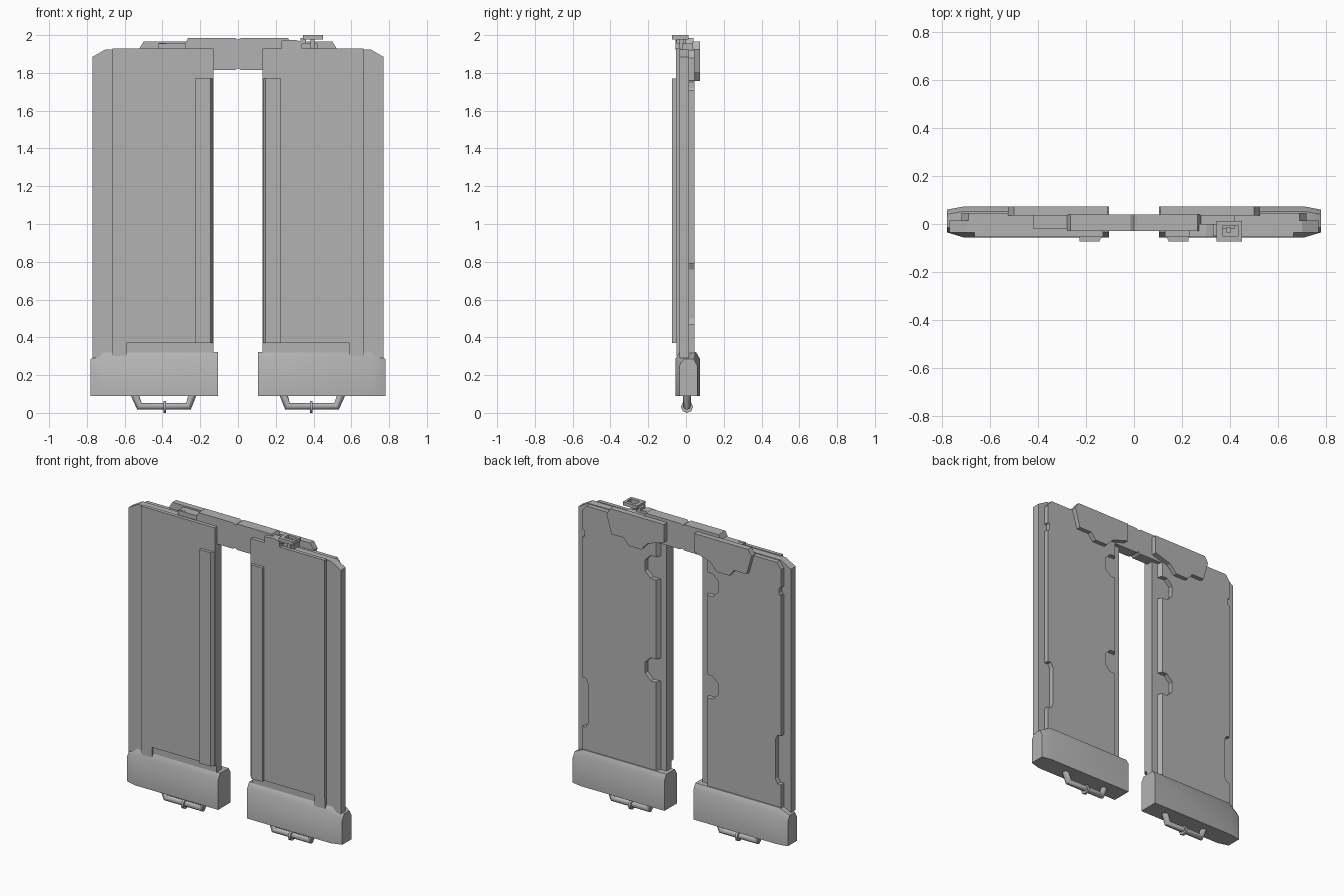
import bpy, bmesh, math
from mathutils import Vector

cube = bpy.data.objects.get("Cube")
if cube:
    bpy.data.objects.remove(cube, do_unlink=True)

grey = bpy.data.materials.new("plain_grey")
grey.use_nodes = True
COLOUR = (0.45, 0.45, 0.45, 1)
grey.diffuse_color = COLOUR
grey.node_tree.nodes["Principled BSDF"].inputs["Base Color"].default_value = COLOUR


def finish(name, bm, smooth=0):
    bmesh.ops.recalc_face_normals(bm, faces=bm.faces)
    mesh = bpy.data.meshes.new(name)
    bm.to_mesh(mesh)
    bm.free()
    mesh.materials.append(grey)
    obj = bpy.data.objects.new(name, mesh)
    bpy.context.collection.objects.link(obj)
    if smooth:
        bpy.ops.object.select_all(action="DESELECT")
        obj.select_set(True)
        bpy.context.view_layer.objects.active = obj
        bpy.ops.object.shade_smooth_by_angle(angle=math.radians(smooth))
    return obj


def loft(name, sections, smooth=0):
    """Skin a list of matching closed sections and cap both ends."""
    bm = bmesh.new()
    rings = [[bm.verts.new(p) for p in s] for s in sections]
    for a, b in zip(rings, rings[1:]):
        for i in range(len(a)):
            j = (i + 1) % len(a)
            bm.faces.new((a[i], a[j], b[j], b[i]))
    bm.faces.new(rings[0])
    bm.faces.new(rings[-1])
    return finish(name, bm, smooth)


def plate(name, outline, y0, y1, side=1):
    """Extrude an x-z outline from y0 to y1."""
    return loft(name, [[(side * x, y, z) for x, z in outline] for y in (y0, y1)])


def box(name, x0, x1, y0, y1, z0, z1, side=1):
    return plate(name, [(x0, z0), (x1, z0), (x1, z1), (x0, z1)], y0, y1, side)


def tube(name, points, radius):
    curve = bpy.data.curves.new(name, "CURVE")
    curve.dimensions = "3D"
    curve.bevel_depth = radius
    curve.bevel_resolution = 2
    curve.use_fill_caps = True
    spline = curve.splines.new("POLY")
    spline.points.add(len(points) - 1)
    for p, co in zip(spline.points, points):
        p.co = (*co, 1)
    curve.materials.append(grey)
    obj = bpy.data.objects.new(name, curve)
    bpy.context.collection.objects.link(obj)
    bpy.ops.object.select_all(action="DESELECT")
    obj.select_set(True)
    bpy.context.view_layer.objects.active = obj
    bpy.ops.object.convert(target="MESH")
    bpy.ops.object.shade_smooth_by_angle(angle=math.radians(50))


def notch(x, depth, z0, z1, slope):
    """Points of a chamfered bite out of a vertical edge, going up."""
    return [(x, z0), (x + depth * 0.6, z0), (x + depth, z0 + slope),
            (x + depth, z1 - slope), (x + depth * 0.6, z1), (x, z1)]


def back_panel(name, side):
    outer = [(0.72, 0.3)]
    outer += notch(0.72, -0.04, 0.47, 0.79, 0.03)
    outer += notch(0.72, -0.015, 1.71, 1.76, 0.01)
    outer += [(0.72, 1.88), (0.69, 1.92)]
    inner = [(0.165, 0.3)]
    for z in (0.9, 1.57):
        inner += notch(0.165, 0.1, z, z + 0.15, 0.04)
    inner += [(0.165, 1.92)]
    outline = outer + inner[::-1]
    # The inner edge slopes toward the back face
    back = [(x + 0.022 if x < 0.17 else x, z) for x, z in outline]
    loft(name, [[(side * x, y, z) for x, z in pts]
                for y, pts in ((0.0, outline), (0.045, back))])


def foot(name, side):
    """Chamfered lower box that tapers at its outer end."""
    def section(x, f, b, top):
        return [(side * x, y, z) for y, z in (
            (f, 0.09), (f, top - 0.035), (f + 0.022, top),
            (b - 0.02, top), (b, top - 0.035), (b, 0.09))]
    loft(name, [section(0.105, -0.056, 0.073, 0.322),
                section(0.71, -0.056, 0.073, 0.322),
                section(0.78, -0.035, 0.06, 0.285)], smooth=50)


for side, word in ((1, "left"), (-1, "right")):
    # Door leaf: frame, raised front, back skin
    plate(word + "_frame", [(0.13, 0.29), (0.77, 0.29), (0.77, 1.885),
                            (0.7, 1.925), (0.13, 1.925)], -0.035, 0.015, side)
    box(word + "_front_panel", 0.13, 0.665, -0.054, -0.03, 0.37, 1.93, side)
    box(word + "_front_spacer", 0.59, 0.665, -0.05, -0.03, 0.3, 0.37, side)
    back_panel(word + "_back_panel", side)
    # Raised strip with a sloped inner edge
    strip = [(0.132, -0.05), (0.146, -0.074), (0.228, -0.074), (0.228, -0.05)]
    loft(word + "_front_strip",
         [[(side * x, y, z) for x, y in strip] for z in (0.37, 1.77)])
    foot(word + "_foot", side)
    # Carrying handle under the foot
    tube(word + "_handle", [(side * x, 0.005, z) for x, z in (
        (0.24, 0.1), (0.262, 0.035), (0.522, 0.035), (0.548, 0.1))], 0.021)
    tube(word + "_handle_collar",
         [(side * x, 0.005, 0.032) for x in (0.38, 0.395)], 0.032)
    # Hinge arm, top rail and back bracket
    plate(word + "_hinge_arm", [
        (0, 1.825), (0.015, 1.815), (0.28, 1.815), (0.28, 1.955),
        (0.265, 1.985), (0.015, 1.985), (0, 1.975)], -0.03, 0.04, side)
    box(word + "_top_rail", 0.27, 0.42, -0.02, 0.04, 1.9, 1.955, side)
    plate(word + "_back_bracket", [
        (0.11, 1.965), (0.5, 1.965), (0.525, 1.925), (0.49, 1.8),
        (0.4, 1.8), (0.365, 1.757), (0.275, 1.757), (0.225, 1.81),
        (0.11, 1.845)], 0.035, 0.073, side)

# Latch on the left leaf: strap, neck and open buckle
plate("latch_strap", [(0.23, 1.92), (0.34, 1.92), (0.34, 1.965),
                      (0.3, 1.975), (0.23, 1.97)], -0.055, 0.0)
box("latch_neck", 0.33, 0.36, -0.05, 0.0, 1.955, 1.985)
for name, x0, x1, y0, y1 in (("inner", 0.345, 0.37, -0.073, 0.012),
                             ("outer", 0.435, 0.45, -0.073, 0.012),
                             ("front", 0.37, 0.435, -0.073, -0.05),
                             ("back", 0.37, 0.435, -0.008, 0.012)):
    box("buckle_" + name, x0, x1, y0, y1, 1.977, 2.0)
box("buckle_post", 0.385, 0.405, -0.035, -0.012, 1.92, 1.985)
box("right_latch_pin", 0.38, 0.42, -0.012, 0.0, 1.92, 1.957, -1)
